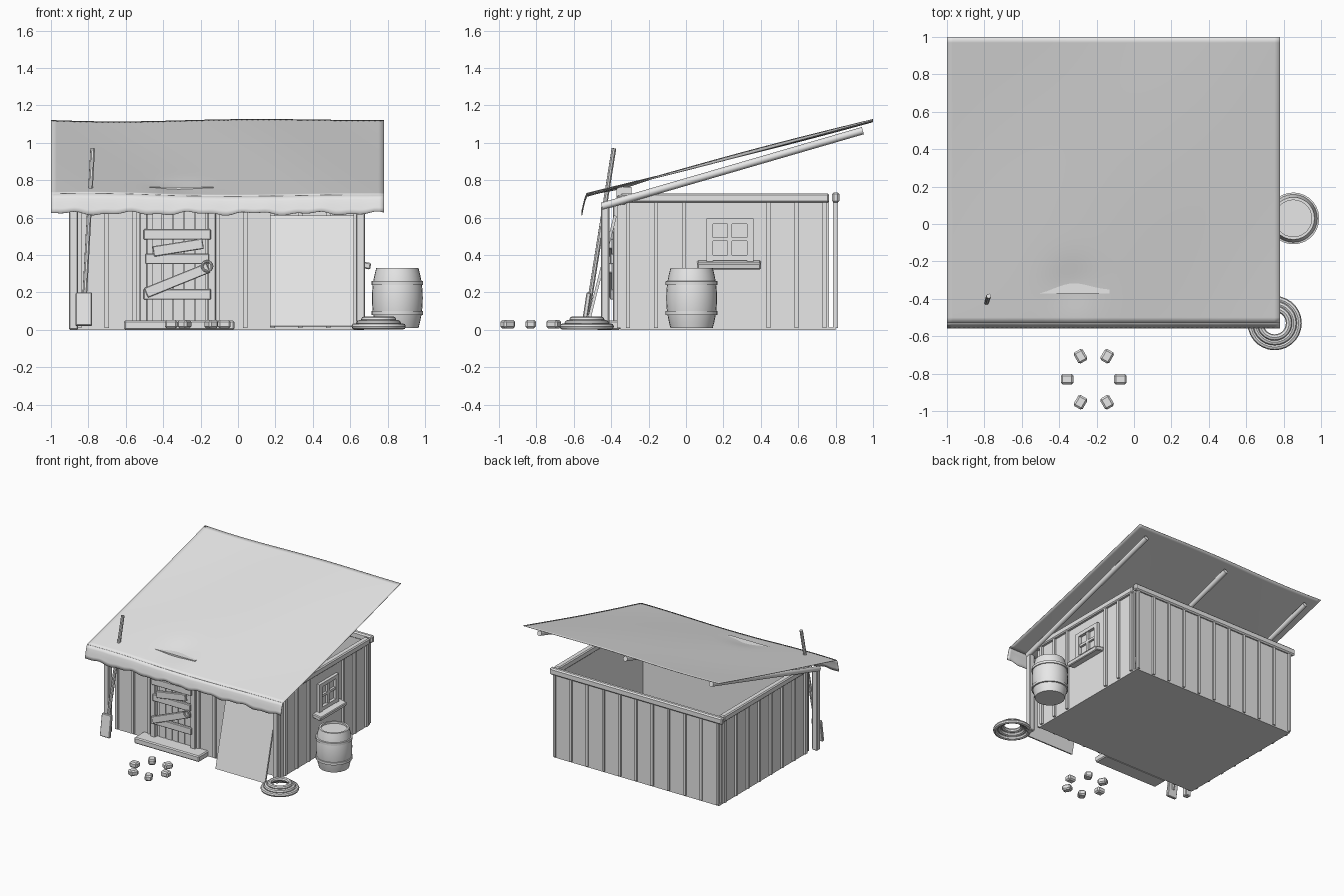
import bpy, bmesh, math, random
from mathutils import Vector, Matrix

random.seed(4)
if "Cube" in bpy.data.objects:
    bpy.data.objects.remove(bpy.data.objects["Cube"], do_unlink=True)

GREY = (0.8, 0.8, 0.8, 1)
mat = bpy.data.materials.new("plain grey")
mat.use_nodes = True
mat.diffuse_color = GREY
mat.node_tree.nodes["Principled BSDF"].inputs["Base Color"].default_value = GREY


def finish(name, bm, smooth=False):
    bmesh.ops.recalc_face_normals(bm, faces=bm.faces)
    me = bpy.data.meshes.new(name)
    bm.to_mesh(me)
    bm.free()
    ob = bpy.data.objects.new(name, me)
    bpy.context.collection.objects.link(ob)
    me.materials.append(mat)
    if smooth:
        for o in bpy.context.selected_objects:
            o.select_set(False)
        ob.select_set(True)
        bpy.context.view_layer.objects.active = ob
        bpy.ops.object.shade_smooth_by_angle(angle=math.radians(40))
    return ob


def box(name, x, y, z, rot=(0, 0, 0), bevel=0.0):
    """Box spanning the given (low, high) ranges, turned about its centre."""
    bm = bmesh.new()
    bmesh.ops.create_cube(bm, size=1)
    for v in bm.verts:
        v.co = Vector(v.co[i] * (r[1] - r[0]) for i, r in enumerate((x, y, z)))
    if bevel:
        bmesh.ops.bevel(bm, geom=bm.edges[:], offset=bevel, segments=1, affect='EDGES')
    ob = finish(name, bm)
    ob.location = [(r[0] + r[1]) / 2 for r in (x, y, z)]
    ob.rotation_euler = rot
    return ob


def pole(name, a, b, r, sides=10):
    a, b = Vector(a), Vector(b)
    bm = bmesh.new()
    bmesh.ops.create_cone(bm, segments=sides, radius1=r, radius2=r,
                          depth=(b - a).length, cap_ends=True)
    ob = finish(name, bm, True)
    ob.location = (a + b) / 2
    ob.rotation_euler = (b - a).to_track_quat('Z', 'Y').to_euler()
    return ob


def lathe(name, profile, at, steps=28, closed=False):
    bm = bmesh.new()
    vs = [bm.verts.new((r, 0, z)) for r, z in profile]
    es = [bm.edges.new(p) for p in zip(vs, vs[1:])]
    if closed:
        es.append(bm.edges.new((vs[-1], vs[0])))
    bmesh.ops.spin(bm, geom=vs + es, cent=(0, 0, 0), axis=(0, 0, 1),
                   angle=math.tau, steps=steps)
    bmesh.ops.remove_doubles(bm, verts=bm.verts, dist=0.0005)
    ob = finish(name, bm, True)
    ob.location = at
    return ob


def ring(name, at, major, minor):
    prof = [(major + minor * math.cos(i * math.tau / 8), minor * math.sin(i * math.tau / 8))
            for i in range(8)]
    return lathe(name, prof, at, closed=True)


L, R, F, B = -0.86, 0.64, -0.35, 0.79
MID = (L + R) / 2
TOP = 0.71

# Floor and walls
box("floor", (L, R), (F, B), (0, 0.012))
box("front_wall", (L, R), (F, F + 0.015), (0, TOP))
box("back_wall", (L, R), (B - 0.005, B + 0.01), (0, TOP))
for side, x in (("right", L), ("left", R - 0.015)):
    box(side + "_wall", (x, x + 0.015), (F, 0.765), (0, TOP))

# Battens over the board joints
for i in range(11):
    x = L + 0.01 + i * (R - L - 0.02) / 10
    box("back_batten", (x - 0.01, x + 0.01), (B, B + 0.022), (0.01, TOP - 0.02))
    if not -0.52 < x < -0.12:
        box("front_batten", (x - 0.012, x + 0.012), (F - 0.018, F), (0.01, TOP - 0.02))
for i in range(8):
    y = -0.31 + i * 0.15
    box("right_batten", (L - 0.018, L), (y - 0.011, y + 0.011), (0.01, TOP - 0.02))
    if not 0.1 < y < 0.35:
        box("left_batten", (R, R + 0.018), (y - 0.011, y + 0.011), (0.01, TOP - 0.02))

# Top rails
for x in (L, R):
    box("side_rail", (x - 0.025, x + 0.025), (F, 0.765), (0.68, 0.73), bevel=0.008)
box("back_rail", (L - 0.04, R + 0.03), (0.78, 0.82), (0.68, 0.735), bevel=0.01)
box("front_rail", (L - 0.03, R + 0.03), (F - 0.02, F + 0.03), (0.67, 0.72), bevel=0.008)

# Door, frame, step and header
for i in range(5):
    x = -0.46 + i * 0.058
    box("door_board", (x, x + 0.054), (F - 0.012, F), (0.03, 0.66))
for x in (-0.505, -0.14):
    box("door_jamb", (x - 0.022, x + 0.022), (F - 0.04, F), (0.01, 0.68), bevel=0.005)
box("door_step", (-0.61, -0.02), (F - 0.13, F), (0, 0.05), bevel=0.008)
box("door_header", (-0.53, -0.13), (-0.372, -0.29), (0.68, 0.765))

# Boards nailed across the door: centre x, centre z, length, tilt
for x, z, length, tilt in ((-0.325, 0.51, 0.36, 0), (-0.32, 0.44, 0.27, 9),
                           (-0.325, 0.38, 0.34, 0), (-0.325, 0.265, 0.36, 22),
                           (-0.325, 0.19, 0.36, 0)):
    out = F - 0.055 - (0.012 if tilt else 0)
    box("nailed_board", (x - length / 2, x + length / 2), (out, out + 0.025),
        (z - 0.028, z + 0.028), (0, -math.radians(tilt), 0), 0.004)
knocker = ring("door_ring", (-0.165, F - 0.075, 0.34), 0.026, 0.007)
knocker.rotation_euler.x = math.pi / 2

# Window on the left wall
for z in (0.37, 0.565):
    box("window_frame", (R, R + 0.025), (0.11, 0.36), (z, z + 0.03))
for y in (0.11, 0.325):
    box("window_frame_side", (R, R + 0.025), (y, y + 0.035), (0.36, 0.59))
box("window_bar_upright", (R, R + 0.018), (0.222, 0.245), (0.37, 0.58))
box("window_bar_cross", (R, R + 0.018), (0.12, 0.35), (0.475, 0.495))
box("window_sill", (R - 0.01, R + 0.07), (0.06, 0.4), (0.33, 0.365), (0, 0.2, 0), 0.006)

# Porch posts and rafters
for x in (L - 0.02, R + 0.015):
    box("porch_post", (x - 0.024, x + 0.024), (-0.455, -0.41), (0, 0.66), bevel=0.006)
for x in (L - 0.03, MID, R + 0.03):
    pole("rafter", (x, -0.45, 0.66), (x, 0.945, 1.065), 0.02)


# Sagging sheet roof with a hanging front edge
def roof_z(x, y):
    z = 0.72 + (y + 0.53) * 0.262
    z += 0.006 * math.sin(4.3 * x + 1.7 * y) + 0.005 * math.sin(2.6 * y - 3.1 * x + 1)
    return z - 0.012 * math.exp(-((x + 0.33) ** 2 + (y + 0.33) ** 2) * 60)


def sheet(name, nx, ny, place):
    bm = bmesh.new()
    bmesh.ops.create_grid(bm, x_segments=nx, y_segments=ny, size=0.5)
    for v in bm.verts:
        v.co = place(v.co.x + 0.5, v.co.y + 0.5)
    ob = finish(name, bm, True)
    mod = ob.modifiers.new("thickness", 'SOLIDIFY')
    mod.thickness = 0.004
    mod.offset = 0
    return ob


def roof_point(u, v):
    x, y = -1 + 1.78 * u, -0.53 + 1.53 * v
    return x, y, roof_z(x, y)


def flap_point(u, v):
    x = -1 + 1.78 * u
    hem = 0.622 + 0.007 * math.sin(19 * x) + 0.005 * math.sin(43 * x + 1)
    top = roof_z(x, -0.53)
    return x, -0.53 - 0.027 * (1 - v) ** 0.7, hem + (top - hem) * v


sheet("roof_sheet", 60, 50, roof_point)
sheet("roof_front_flap", 70, 4, flap_point)

# Board leaning on the front
board = box("leaning_board", (0.17, 0.62), (-0.461, -0.445), (0.01, 0.62),
            (-math.atan2(0.15, 0.59), 0, 0))

# Shovel poking through the roof
pole("shovel_handle", (-0.825, -0.527, 0.08), (-0.777, -0.385, 0.97), 0.013, 8)
box("shovel_blade", (-0.868, -0.78), (-0.545, -0.52), (0.02, 0.2), (-0.15, 0, 0), 0.005)

# Barrel
bx = (0.852, 0.03, 0)
stave = lambda z: 0.113 + 0.023 * (1 - ((z - 0.17) / 0.16) ** 2)
heights = [0.01 + 0.032 * i for i in range(11)]
lathe("barrel", [(0, 0.01)] + [(stave(z), z) for z in heights]
      + [(0.098, 0.33), (0.098, 0.315), (0, 0.315)], bx)
for z in (0.09, 0.25):
    lathe("barrel_hoop", [(stave(z) - 0.005, z - 0.012), (stave(z) + 0.008, z - 0.01),
                          (stave(z) + 0.008, z + 0.01), (stave(z) - 0.005, z + 0.012)],
          bx, closed=True)

# Coiled rope
for major, z in ((0.128, 0.018), (0.102, 0.036), (0.077, 0.055)):
    ring("rope_coil", (0.752, -0.53, z), major, 0.017)

# Ring of stones
for i in range(6):
    a = i * math.tau / 6
    x, y = -0.215 + 0.142 * math.cos(a), -0.83 + 0.142 * math.sin(a)
    box("stone", (x - 0.034, x + 0.034), (y - 0.028, y + 0.028), (0.008, 0.053),
        (0, 0, a), 0.01)
